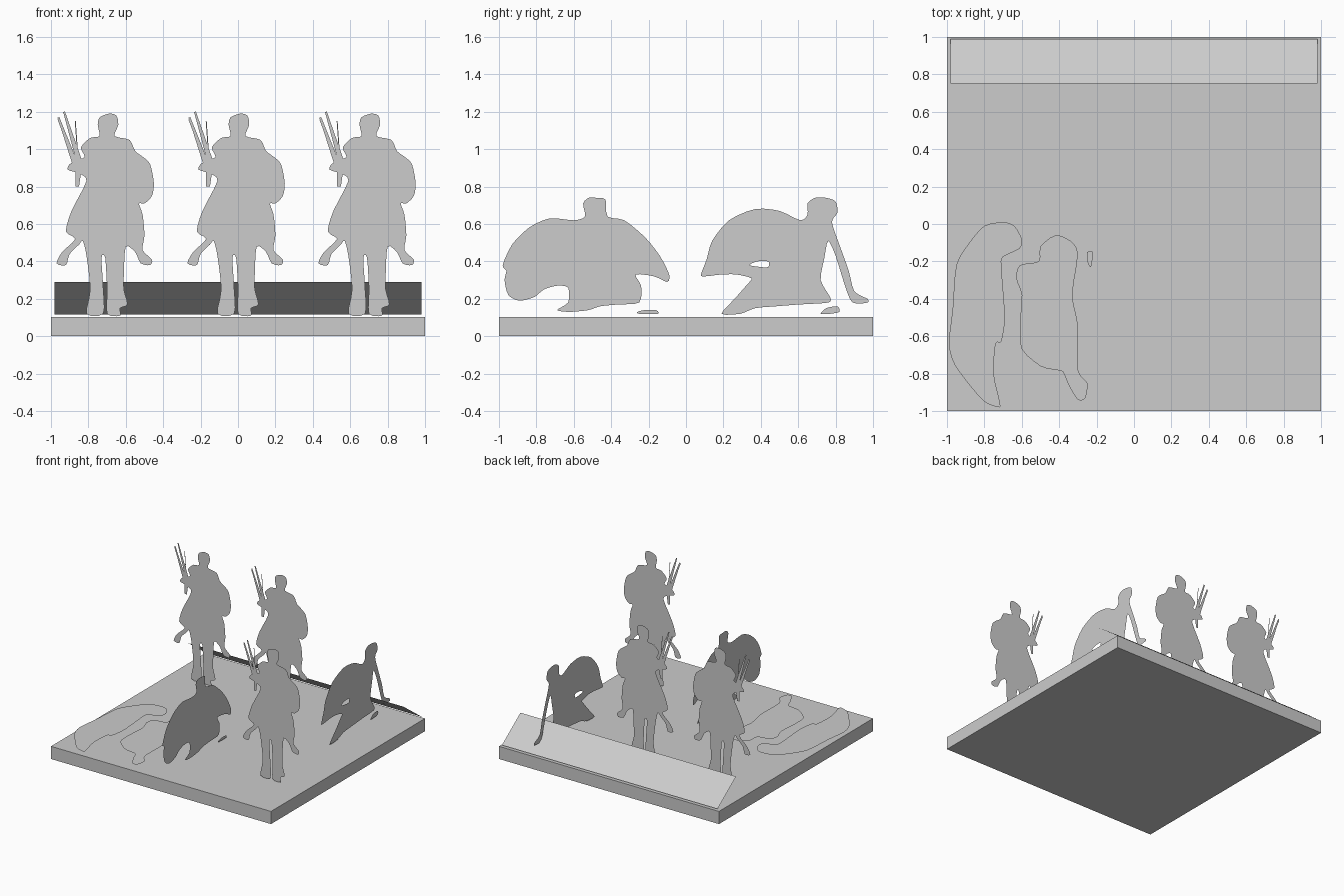
import bpy
import bmesh
from mathutils import Vector
from mathutils.geometry import tessellate_polygon

default_cube = bpy.data.objects.get("Cube")
if default_cube:
    bpy.data.objects.remove(default_cube, do_unlink=True)

# One plain grey for the whole set
grey = bpy.data.materials.new("plain_grey")
grey.use_nodes = True
colour = (0.604, 0.604, 0.604, 1)
grey.diffuse_color = colour
grey.node_tree.nodes["Principled BSDF"].inputs["Base Color"].default_value = colour

BASE_TOP = 0.104
UNIT = 0.01  # outlines are given in hundredths


def add_object(name, bm):
    """Turn a bmesh into a named, coloured object."""
    mesh = bpy.data.meshes.new(name)
    bm.to_mesh(mesh)
    bm.free()
    mesh.materials.append(grey)
    obj = bpy.data.objects.new(name, mesh)
    bpy.context.collection.objects.link(obj)
    return obj


def smooth_loop(points, steps=3):
    """Round a closed outline with a Catmull-Rom spline."""
    pts = [Vector(p) for p in points]
    count = len(pts)
    result = []
    for i in range(count):
        before, start, end, after = (pts[(i + k) % count] for k in (-1, 0, 1, 2))
        # gentle tangents keep sharp corners from looping over
        tan_start = (end - before) * 0.4
        tan_end = (after - start) * 0.4
        for s in range(steps):
            t = s / steps
            ease = t * t * (3 - 2 * t)
            result.append(start * (1 - ease) + end * ease
                          + tan_start * (t * (1 - t) ** 2)
                          - tan_end * (t * t * (1 - t)))
    return result


def front_plane(x, y):
    return lambda p: Vector((x + p.x * UNIT, y, p.y * UNIT))


def side_plane(x, y):
    return lambda p: Vector((x, y + p.x * UNIT, p.y * UNIT))


def floor_plane(x, y, z):
    return lambda p: Vector((x + p.x * UNIT, y + p.y * UNIT, z))


def add_cutout(name, shapes, place, facing):
    """Paper-thin sheet; each shape is an outline followed by any holes."""
    bm = bmesh.new()
    for loops in shapes:
        flat = [p for loop in loops for p in loop]
        verts = [bm.verts.new(place(p)) for p in flat]
        triangles = tessellate_polygon([[p.to_3d() for p in loop] for loop in loops])
        for tri in triangles:
            if len(set(tri)) == 3:
                bm.faces.new([verts[i] for i in tri])
    bm.normal_update()
    turned = [f for f in bm.faces if f.normal.dot(Vector(facing)) < 0]
    bmesh.ops.reverse_faces(bm, faces=turned)
    return add_object(name, bm)


def stick(start, end, width_start, width_end):
    """Thin tapered strip between two points."""
    a, b = Vector(start), Vector(end)
    side = (b - a).orthogonal().normalized() / 2
    return [a + side * width_start, b + side * width_end,
            b - side * width_end, a - side * width_start]


# Ground slab
bm = bmesh.new()
bmesh.ops.create_cube(bm, size=2)
for v in bm.verts:
    v.co.z = BASE_TOP if v.co.z > 0 else 0
add_object("ground_slab", bm)

# Sloping sheet along the back edge
bm = bmesh.new()
low, high = (0.99, 0.115), (0.75, 0.29)
corners = [(-0.98, *high), (0.98, *high), (0.98, *low), (-0.98, *low)]
bm.faces.new([bm.verts.new(c) for c in reversed(corners)])
add_object("sloping_sheet", bm)

# Standing figure: head, shield side, legs, trailing foot, arm
standing_body = [
    (1, 119), (5, 118), (6, 113), (4, 107), (12, 105), (15, 99), (19, 96),
    (23, 92), (25, 82), (24, 75), (20, 71), (17, 71), (19, 65), (20, 54),
    (19, 46), (24, 41), (23, 38), (18, 39), (15, 45), (10, 48), (9, 34),
    (9, 25), (11, 17), (7, 15), (7, 11), (0, 12), (0, 25), (-1, 42),
    (-3, 42), (-2, 25), (-2, 12), (-11, 12), (-9, 25), (-11, 43), (-13, 51),
    (-15, 49), (-20, 44), (-22, 38), (-27, 39), (-24, 45), (-17, 52),
    (-22, 56), (-19, 67), (-11, 83), (-15, 87), (-21, 89), (-20, 92),
    (-16, 94), (-12, 96), (-14, 101), (-9, 106), (-4, 107), (-5, 113), (-4, 117)]
spears = [
    stick((-17, 92), (-26, 117), 3, 1),
    stick((-15, 94), (-23, 120), 3, 1),
    stick((-16, 80), (-15, 94), 2, 4),
    stick((-20, 100), (-26, 116), 1, 1),
    stick((-16, 101), (-17, 115), 0.5, 0.5)]
standing_shapes = [[smooth_loop(standing_body)]] + [[s] for s in spears]

spots = {"left_front": (0.7, -0.55), "middle_back": (0, 0.55), "right_back": (-0.7, 0.55)}
for label, (x, y) in spots.items():
    add_cutout("standing_figure_" + label, standing_shapes, front_plane(x, y), (0, -1, 0))

# Hunched figure seen from the side, with a scrap beside it
hunched_body = [
    (2, 74), (7, 73), (8, 64), (17, 62), (28, 53), (36, 43), (41, 33),
    (40, 29), (33, 32), (23, 33), (26, 27), (25, 18), (14, 17), (4, 16),
    (-2, 14), (-12, 13), (-19, 14), (-13, 18), (-13, 26), (-19, 27),
    (-26, 25), (-31, 21), (-39, 19), (-45, 22), (-47, 30), (-46, 35),
    (-48, 38), (-43, 49), (-34, 58), (-23, 63), (-10, 62), (-4, 64),
    (-5, 71), (-2, 74)]
hunched_scrap = [(24, 13), (28, 14), (34, 14), (35, 12), (25, 12)]
add_cutout("hunched_figure",
           [[smooth_loop(hunched_body)], [smooth_loop(hunched_scrap)]],
           side_plane(0, -0.5), (1, 0, 0))

# Kneeling figure leaning on one arm, with a gap under the body
kneeling_body = [
    (20, 74), (25, 72), (26, 66), (23, 61), (27, 49), (32, 35), (35, 24),
    (42, 20), (42, 18), (34, 18), (30, 27), (25, 43), (21, 51), (19, 42),
    (17, 30), (22, 21), (21, 18), (6, 17), (-7, 16), (-18, 15), (-26, 12),
    (-36, 12), (-29, 20), (-22, 28), (-20, 31), (-28, 33), (-36, 33),
    (-45, 32), (-47, 33), (-44, 41), (-41, 51), (-32, 62), (-18, 68),
    (-5, 67), (6, 62), (10, 65), (10, 71), (14, 74)]
kneeling_gap = [(-21, 38), (-17, 40), (-11, 40), (-11, 37), (-15, 37)]
kneeling_scrap = [(17, 12), (20, 15), (26, 16), (27, 13), (22, 12)]
add_cutout("kneeling_figure",
           [[smooth_loop(kneeling_body), smooth_loop(kneeling_gap)],
            [smooth_loop(kneeling_scrap)]],
           side_plane(0.7, 0.55), (1, 0, 0))

# Lying figure: two long shapes and a scrap, flat above the slab
lying_outer = [
    (-10, 49), (0, 51), (6, 49), (10, 42), (9, 37), (1, 33), (-1, 30),
    (0, 15), (1, -1), (-1, -13), (-4, -14), (-5, -30), (-2, -44), (-2, -48),
    (-10, -45), (-18, -36), (-26, -25), (-29, -14), (-27, 4), (-25, 28),
    (-18, 40)]
lying_inner = [
    (20, 38), (28, 44), (36, 41), (40, 34), (37, 12), (40, -4), (40, -28),
    (45, -35), (44, -43), (40, -44), (35, -36), (32, -29), (28, -28),
    (20, -26), (10, -17), (9, -4), (10, 12), (7, 21), (9, 28), (19, 30)]
lying_scrap = [(45, 35), (48, 35), (47, 27), (45, 30)]
add_cutout("lying_figure",
           [[smooth_loop(s)] for s in (lying_outer, lying_inner, lying_scrap)],
           floor_plane(-0.7, -0.5, 0.127), (0, 0, 1))
